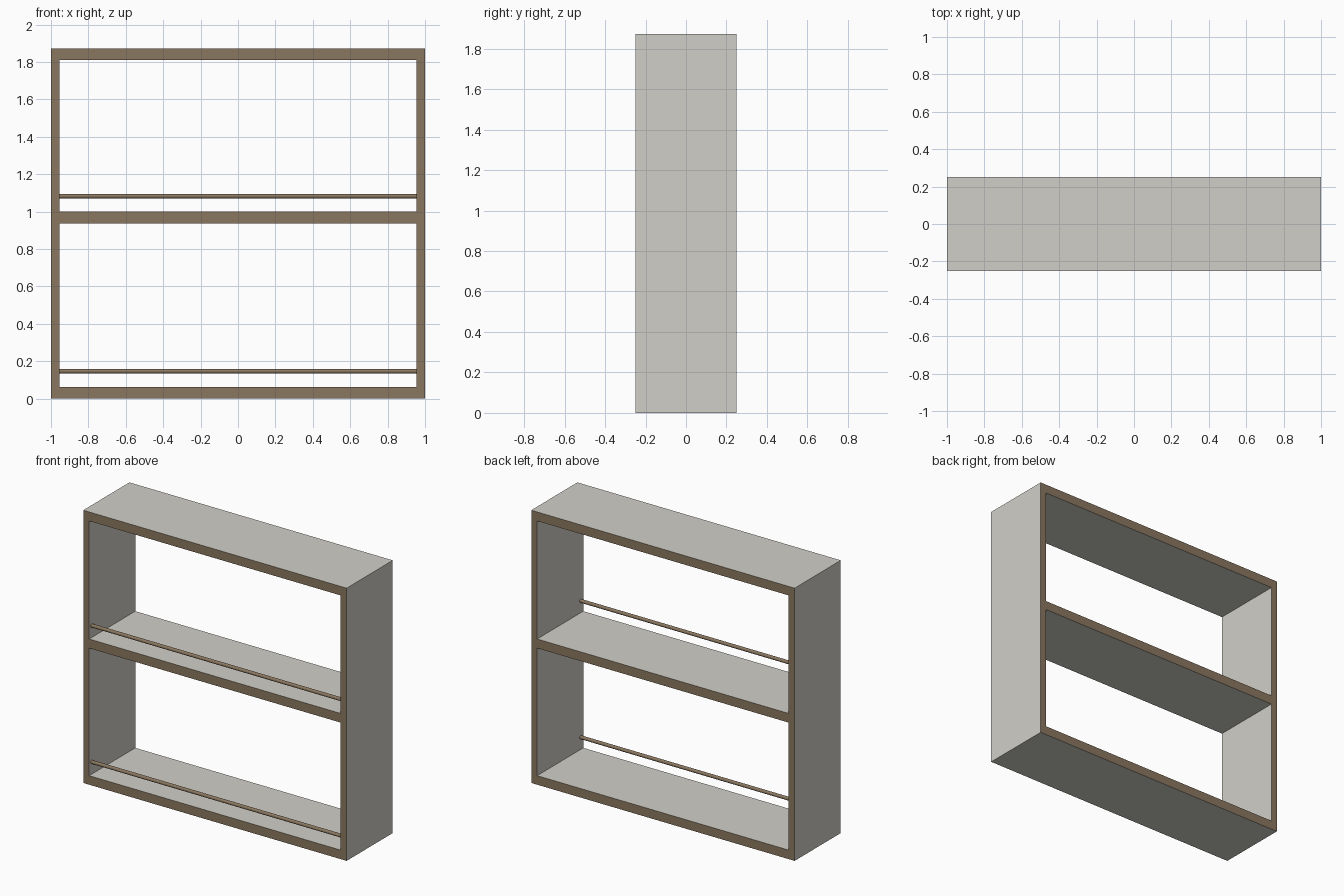
import bpy, bmesh, math
from mathutils import Matrix

if "Cube" in bpy.data.objects:
    bpy.data.objects.remove(bpy.data.objects["Cube"])


def material(name, rgb):
    m = bpy.data.materials.new(name)
    m.diffuse_color = (*rgb, 1)
    m.use_nodes = True
    m.node_tree.nodes["Principled BSDF"].inputs["Base Color"].default_value = m.diffuse_color
    return m


panel_grey = material("pale_grey_panel", (0.64, 0.625, 0.575))
wood_brown = material("brown_wood_edge", (0.255, 0.185, 0.115))


def make_object(name, bm, mats):
    me = bpy.data.meshes.new(name)
    bm.to_mesh(me)
    bm.free()
    for m in mats:
        me.materials.append(m)
    ob = bpy.data.objects.new(name, me)
    bpy.context.collection.objects.link(ob)
    return ob


# Shelf frame: front cells around two openings, extruded to full depth
DEPTH = 0.5
xs = [-1, -0.955, 0.955, 1]
zs = [0, 0.062, 0.937, 1.0, 1.81, 1.872]
bm = bmesh.new()
v = [[bm.verts.new((x, -DEPTH / 2, z)) for x in xs] for z in zs]
for r in range(5):
    for c in range(3):
        if c == 1 and r in (1, 3):
            continue  # open bay
        bm.faces.new((v[r][c], v[r][c + 1], v[r + 1][c + 1], v[r + 1][c]))
for row in v:
    for vert in row:
        if not vert.link_faces:
            bm.verts.remove(vert)
ext = bmesh.ops.extrude_face_region(bm, geom=bm.faces[:], use_keep_orig=True)
bmesh.ops.translate(bm, vec=(0, DEPTH, 0),
                    verts=[g for g in ext["geom"] if isinstance(g, bmesh.types.BMVert)])
bmesh.ops.recalc_face_normals(bm, faces=bm.faces[:])
bm.normal_update()
# Front and back edges are brown, all board surfaces grey
for f in bm.faces:
    f.material_index = 1 if abs(f.normal.y) > 0.5 else 0
make_object("shelf_frame", bm, [panel_grey, wood_brown])

# Round retaining rails near the front of each bay
for name, z in (("lower_rail", 0.146), ("upper_rail", 1.082)):
    bm = bmesh.new()
    bmesh.ops.create_cone(bm, cap_ends=True, segments=16, radius1=0.012,
                          radius2=0.012, depth=1.91,
                          matrix=Matrix.Translation((0, -0.222, z))
                          @ Matrix.Rotation(math.pi / 2, 4, 'Y'))
    for f in bm.faces:
        f.smooth = len(f.verts) == 4
    make_object(name, bm, [wood_brown])
